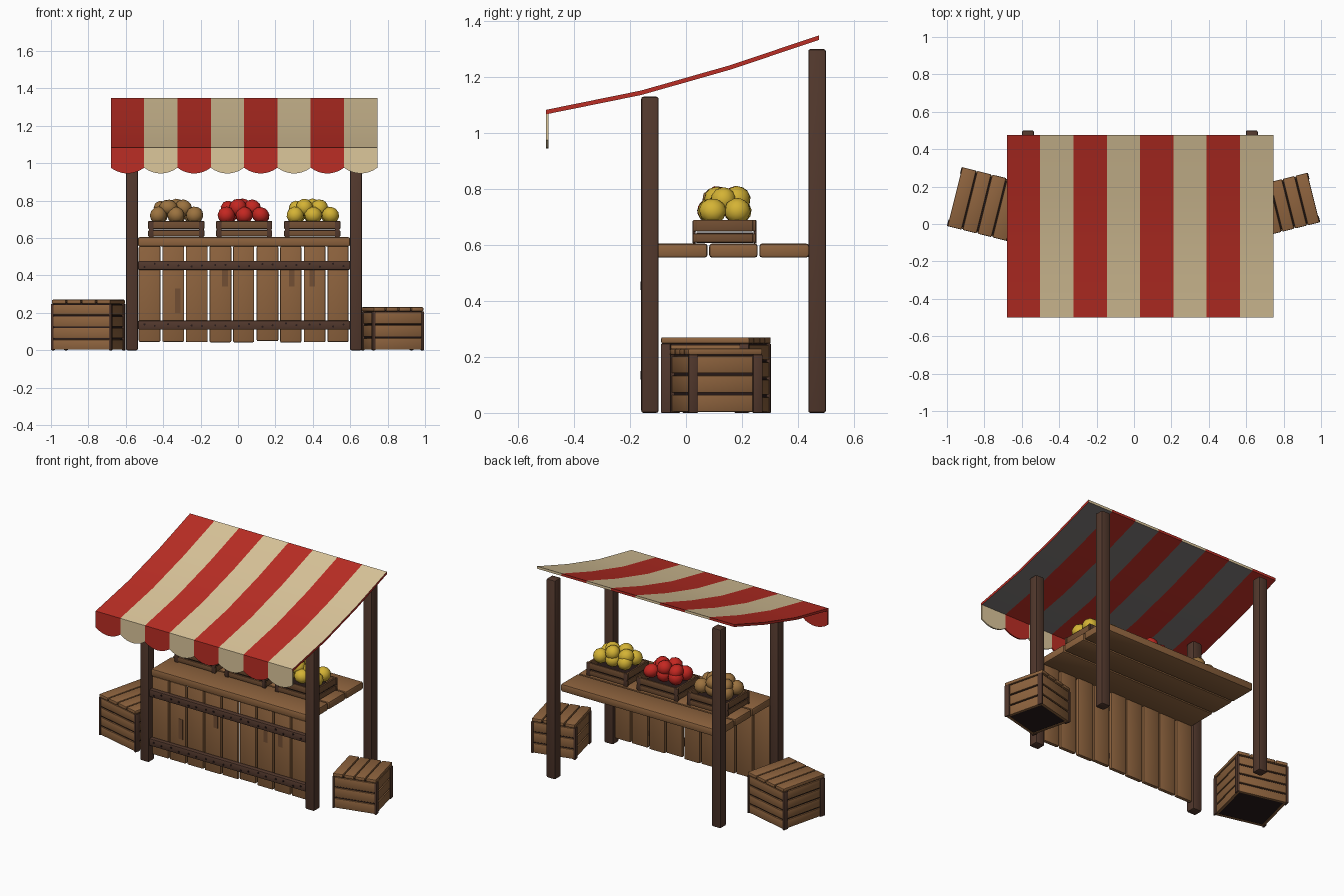
import bpy, bmesh, math, random
from mathutils import Matrix, Vector

if "Cube" in bpy.data.objects:
    bpy.data.objects.remove(bpy.data.objects["Cube"])

random.seed(4)
COLOURS = {
    "plank_wood": (0.27, 0.125, 0.048), "crate_wood": (0.17, 0.078, 0.033),
    "dark_wood": (0.085, 0.04, 0.026), "gap_shadow": (0.022, 0.011, 0.010),
    "red_cloth": (0.50, 0.027, 0.018), "cream_cloth": (0.72, 0.57, 0.33),
    "cloth_underside": (0.19, 0.175, 0.17), "yellow_fruit": (0.66, 0.45, 0.035),
    "red_fruit": (0.55, 0.02, 0.015), "brown_root": (0.33, 0.17, 0.05),
}
MATS = {}
for key, col in COLOURS.items():
    MATS[key] = bpy.data.materials.new(key)
    MATS[key].diffuse_color = (*col, 1)


def finish(name, bm, mats, loc=(0, 0, 0), rz=0, angle=35):
    """Turn a bmesh into a named, smooth-by-angle object."""
    mesh = bpy.data.meshes.new(name)
    bmesh.ops.recalc_face_normals(bm, faces=bm.faces[:])
    bm.to_mesh(mesh)
    bm.free()
    for m in mats:
        mesh.materials.append(MATS[m])
    ob = bpy.data.objects.new(name, mesh)
    ob.location, ob.rotation_euler = loc, (0, 0, rz)
    bpy.context.collection.objects.link(ob)
    bpy.ops.object.select_all(action='DESELECT')
    ob.select_set(True)
    bpy.context.view_layer.objects.active = ob
    bpy.ops.object.shade_smooth_by_angle(angle=math.radians(angle))
    return ob


def boxes(name, items, loc=(0, 0, 0), rz=0):
    """items: (min corner, max corner, material, bevel) joined in one object."""
    mats = list(dict.fromkeys(i[2] for i in items))
    bm = bmesh.new()
    for lo, hi, mat, bev in items:
        lo, hi = Vector(lo), Vector(hi)
        part = bmesh.new()
        bmesh.ops.create_cube(part, size=1, matrix=Matrix.Translation((lo + hi) / 2)
                              @ Matrix.Diagonal((*(hi - lo), 1)))
        if bev:
            bmesh.ops.bevel(part, geom=part.edges[:], offset=bev, segments=2,
                            profile=0.5, affect='EDGES')
        for f in part.faces:
            f.material_index = mats.index(mat)
        tmp = bpy.data.meshes.new("tmp")
        part.to_mesh(tmp)
        part.free()
        bm.from_mesh(tmp)
        bpy.data.meshes.remove(tmp)
    return finish(name, bm, mats, loc, rz)


# Four posts
for side, x in (("left", -0.567), ("right", 0.63)):
    boxes(f"front_post_{side}", [((x - .032, -.16, 0), (x + .032, -.098, 1.13), "dark_wood", .008)])
    boxes(f"back_post_{side}", [((x - .032, .437, 0), (x + .032, .5, 1.30), "dark_wood", .008)])

# Front panel of upright planks with dark grain patches
X0, X1 = -0.535, 0.60
N = 9
step = (X1 - X0) / N
panel, grain = [], []
for i in range(N):
    a, b = X0 + i * step + .004, X0 + (i + 1) * step - random.uniform(.004, .01)
    y = -.128 + random.uniform(-.003, .003)
    panel.append(((a, y, .04 + random.uniform(0, .012)), (b, y + .025, .556), "plank_wood", .007))
    if i in (1, 3, 6, 7):
        gx, gz = random.uniform(a + .015, b - .045), random.choice((.2, .26, .34))
        grain.append(((gx, y - .002, gz), (gx + .03, y + .004, gz + .13), "crate_wood", 0))
boxes("front_planks", panel)
boxes("plank_grain", grain)

# Two rails with nails
boxes("front_rails", [((X0, -.157, z), (X1, -.122, z + .048), "dark_wood", .007) for z in (.11, .43)])
nails = bmesh.new()
for z in (.134, .454):
    for i in range(N):
        for dx in (.035, .09):
            m = Matrix.Translation((X0 + i * step + dx, -.158, z + random.uniform(-.01, .01)))
            bmesh.ops.create_cone(nails, cap_ends=True, segments=6, radius1=.006, radius2=.006,
                                  depth=.008, matrix=m @ Matrix.Rotation(math.pi / 2, 4, 'X'))
finish("rail_nails", nails, ["gap_shadow"])

# Counter of three boards
boxes("counter_boards", [((X0, a, .555), (X1, b, .605), "plank_wood", .01)
                         for a, b in ((-.135, .077), (.083, .256), (.262, .44))])


def slat_crate(name, loc, w, d, h, rows, rz):
    """Closed crate: dark core, slatted sides, corner posts, lid planks."""
    x, y, t = w / 2, d / 2, .014
    items = [((-x + t, -y + t, .006), (x - t, y - t, h - .015), "gap_shadow", 0)]
    pitch = (h - .022) / rows
    for r in range(rows):
        lo, hi = r * pitch + .003, (r + 1) * pitch - .005
        for s in (-1, 1):
            c = s * (y - .014)
            items.append(((-x + .006, c - .009, lo), (x - .006, c + .009, hi), "plank_wood", .004))
            c = s * (x - .014)
            items.append(((c - .009, -y + .006, lo), (c + .009, y - .006, hi), "plank_wood", .004))
    for sx in (-1, 1):
        for sy in (-1, 1):
            cx, cy = sx * (x - .006), sy * (y - .018)
            items.append(((cx - .007, cy - .018, 0), (cx + .007, cy + .018, h - .022), "dark_wood", .004))
    n = 4
    for i in range(n):
        items.append(((-x + i * w / n + .003, -y, h - .022), (-x + (i + 1) * w / n - .003, y, h),
                      "plank_wood", .005))
    boxes(name, items, loc, rz)


slat_crate("large_crate", (-.80, .107, 0), .33, .325, .27, 4, math.radians(-14))
slat_crate("small_crate", (.826, .108, 0), .28, .273, .23, 3, math.radians(14))


def produce_crate(name, cx, fruit):
    """Open tray with two slats per side and a pile of produce."""
    x, y = .15, .113
    items = [((-x + .012, -y + .012, .002), (x - .012, y - .012, .04), "gap_shadow", 0)]
    for lo, hi in ((.004, .036), (.044, .085)):
        for s in (-1, 1):
            items.append(((-x, s * (y - .007) - .006, lo), (x, s * (y - .007) + .006, hi), "crate_wood", .003))
            items.append(((s * (x - .012) - .006, -y + .01, lo), (s * (x - .012) + .006, y - .01, hi),
                          "crate_wood", .003))
    for sx in (-1, 1):
        for sy in (-1, 1):
            px, py = sx * (x - .016), sy * (y - .004)
            items.append(((px - .013, py - .005, 0), (px + .013, py + .005, .083), "dark_wood", .003))
    boxes(name + "_tray", items, (cx, .138, .605))
    bm = bmesh.new()
    spots = [(px, py, .117) for px in (-.088, 0, .092) for py in (-.047, .047)]
    spots += [(-.075, .03, .15), (-.04, -.03, .158), (.045, -.01, .155), (0, .045, .16)]
    for p in spots:
        j = Vector(p) + Vector((random.uniform(-.008, .008), random.uniform(-.006, .006), 0))
        sx = random.uniform(.95, 1.1)
        m = (Matrix.Translation(j) @ Matrix.Rotation(random.uniform(0, 3), 4, (.3, .5, 1))
             @ Matrix.Diagonal((sx, 1, 2 - sx, 1)))
        bmesh.ops.create_icosphere(bm, subdivisions=2, radius=.047, matrix=m)
    finish(name + "_pile", bm, [fruit], (cx, .138, .605))


produce_crate("root_vegetables", -.33, "brown_root")
produce_crate("red_apples", .033, "red_fruit")
produce_crate("yellow_fruits", .397, "yellow_fruit")

# Striped awning: sagging sheet with a scalloped front valance
AX, SW, T = -.68, 1.425 / 8, .016
PROFILE = [(-.5, 1.083), (-.16, 1.152), (.16, 1.243), (.475, 1.349)]
CLOTH = ["red_cloth", "cream_cloth", "cloth_underside"]
sheet, valance = bmesh.new(), bmesh.new()
grid = {(i, j, k): sheet.verts.new((AX + i * SW, y, z - k * T))
        for i in range(9) for j, (y, z) in enumerate(PROFILE) for k in (0, 1)}


def quad(mat, *keys):
    sheet.faces.new([grid[k] for k in keys]).material_index = mat


for i in range(8):
    for j in range(3):
        for k in (0, 1):
            quad((i % 2) * (1 + k), (i, j, k), (i + 1, j, k), (i + 1, j + 1, k), (i, j + 1, k))
    for j in (0, 3):
        quad(i % 2, (i, j, 0), (i + 1, j, 0), (i + 1, j, 1), (i, j, 1))
    # One scallop of the valance
    a = AX + i * SW
    pts = [(a, 1.078), (a + SW, 1.078)]
    pts += [(a + SW * (1 - s / 8), .976 - .031 * math.sin(math.pi * s / 8) ** .8 if 0 < s < 8 else .976)
            for s in range(9)]
    face = valance.faces.new([valance.verts.new((px, -.5, pz)) for px, pz in pts])
    face.material_index = i % 2
    ext = bmesh.ops.extrude_face_region(valance, geom=[face], use_keep_orig=True)["geom"]
    bmesh.ops.translate(valance, vec=(0, .009, 0), verts=[g for g in ext if isinstance(g, bmesh.types.BMVert)])
    for g in ext:
        if isinstance(g, bmesh.types.BMFace):
            g.material_index = i % 2
            for e in g.edges:
                for f in e.link_faces:
                    f.material_index = i % 2
for i in (0, 8):
    for j in range(3):
        quad(0, (i, j, 0), (i, j + 1, 0), (i, j + 1, 1), (i, j, 1))
finish("awning_sheet", sheet, CLOTH)
finish("awning_valance", valance, CLOTH[:2])

for m in bpy.data.materials:
    if m.users and not m.is_grease_pencil:
        m.use_nodes = True
        m.node_tree.nodes["Principled BSDF"].inputs["Base Color"].default_value = m.diffuse_color
